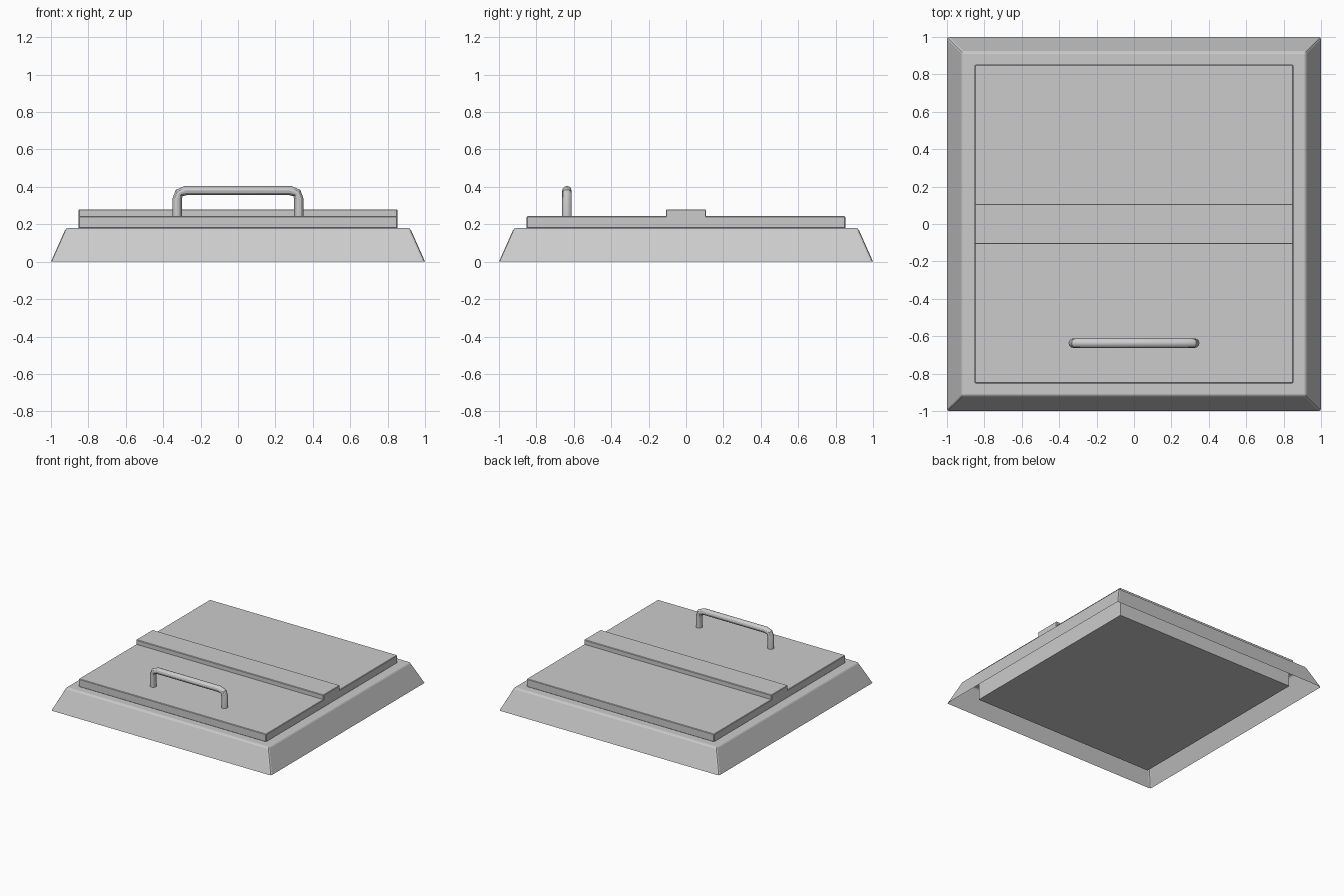
import bpy
import bmesh

if "Cube" in bpy.data.objects:
    bpy.data.objects.remove(bpy.data.objects["Cube"])


def block(name, hx, hy, z0, z1, top_inset=0.0, bevel=0.0, segments=2, open_bottom=False):
    """Box or frustum centred on x = y = 0, with optional bevel and open underside."""
    bm = bmesh.new()
    bmesh.ops.create_cube(bm, size=2)
    for v in bm.verts:
        top = v.co.z > 0
        inset = top_inset if top else 0.0
        v.co.x *= hx - inset
        v.co.y *= hy - inset
        v.co.z = z1 if top else z0
    if open_bottom:
        low = [f for f in bm.faces if f.normal.z < -0.5 or f.calc_center_median().z < z0 + 1e-5]
        bmesh.ops.delete(bm, geom=low, context='FACES_ONLY')
    mesh = bpy.data.meshes.new(name)
    bm.to_mesh(mesh)
    bm.free()
    obj = bpy.data.objects.new(name, mesh)
    bpy.context.collection.objects.link(obj)
    if bevel:
        mod = obj.modifiers.new("edge_bevel", 'BEVEL')
        mod.width = bevel
        mod.segments = segments
        mod.limit_method = 'ANGLE'
    return obj


# Sloped outer frame, an open shell underneath
block("hatch_frame", 1.0, 1.0, 0.0, 0.18, top_inset=0.08, bevel=0.012, open_bottom=True)

# Inner body that fills the opening below the lid
block("hatch_body", 0.83, 0.83, 0.02, 0.19)

# Lid panel and the raised strap across it
block("hatch_lid", 0.852, 0.852, 0.178, 0.243, bevel=0.004, segments=1)
block("lid_strap", 0.852, 0.107, 0.235, 0.28, bevel=0.004, segments=1)

# Tubular handle: half path mirrored in x
half = [(-0.325, 0.225), (-0.325, 0.335), (-0.315, 0.367), (-0.28, 0.38)]
path = half + [(-x, z) for x, z in reversed(half)]
curve = bpy.data.curves.new("lid_handle", 'CURVE')
curve.dimensions = '3D'
curve.bevel_depth = 0.025
curve.bevel_resolution = 4
curve.use_fill_caps = True
spline = curve.splines.new('POLY')
spline.points.add(len(path) - 1)
for p, (x, z) in zip(spline.points, path):
    p.co = (x, -0.637, z, 1)
handle = bpy.data.objects.new("lid_handle", curve)
bpy.context.collection.objects.link(handle)
bpy.context.view_layer.objects.active = handle
handle.select_set(True)
bpy.ops.object.convert(target='MESH')
bpy.ops.object.shade_smooth_by_angle()
